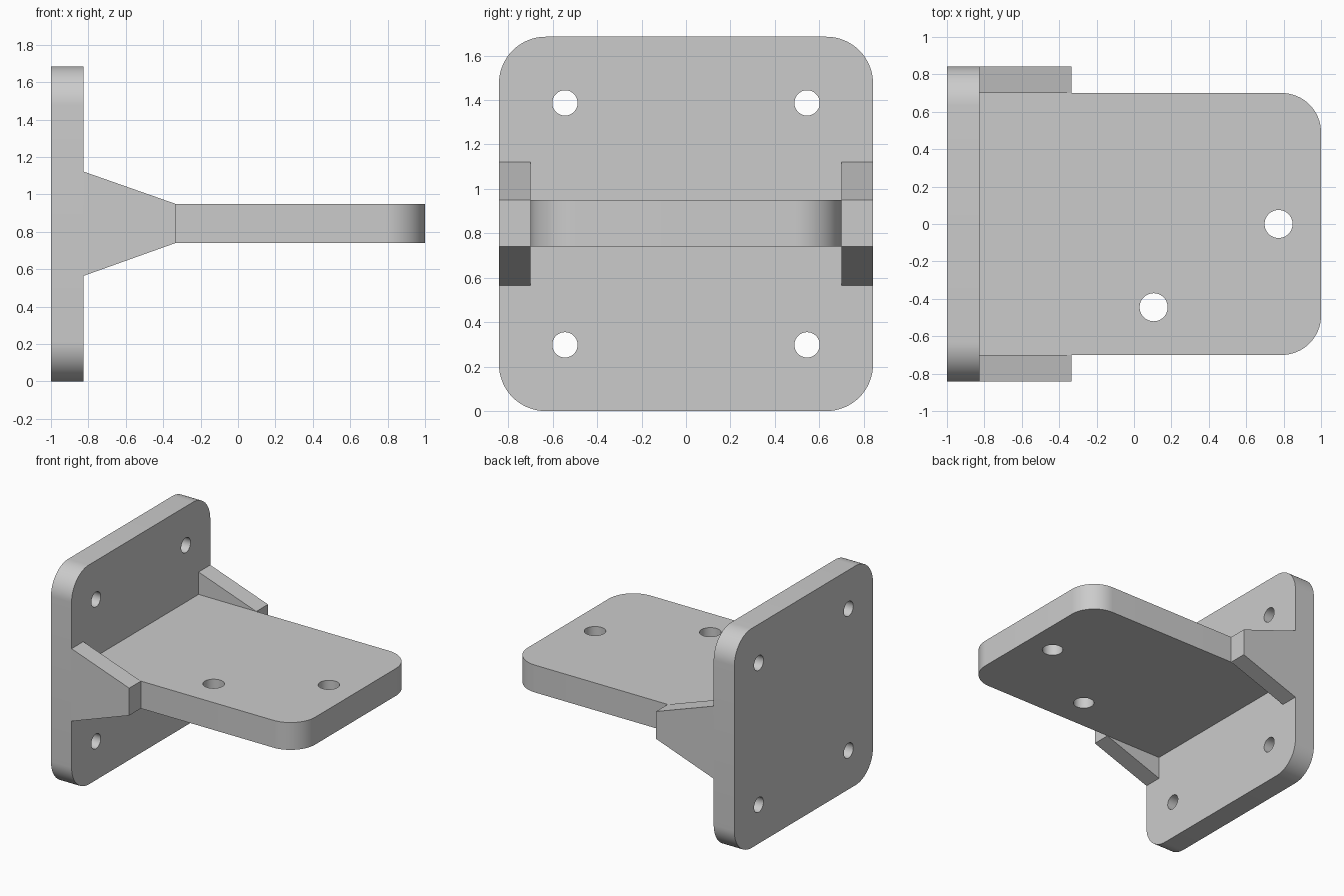
import bpy
import bmesh
from math import radians, sin, cos, pi
from mathutils import Matrix, Vector

if "Cube" in bpy.data.objects:
    bpy.data.objects.remove(bpy.data.objects["Cube"])

grey = bpy.data.materials.new("light grey")
grey.use_nodes = True
grey.diffuse_color = (0.6, 0.6, 0.6, 1)
grey.node_tree.nodes["Principled BSDF"].inputs["Base Color"].default_value = (0.6, 0.6, 0.6, 1)

# Local axes of each extrusion: profile u, profile v, thickness
ALONG_X = Matrix(((0, 0, 1), (1, 0, 0), (0, 1, 0)))
ALONG_Y = Matrix(((1, 0, 0), (0, 0, 1), (0, 1, 0)))
ALONG_Z = Matrix.Identity(3)


def prism(name, profile, start, end, axes):
    """Extrude a flat profile between two distances along an axis."""
    bm = bmesh.new()
    base = bm.faces.new([bm.verts.new(axes @ Vector((u, v, start))) for u, v in profile])
    grown = bmesh.ops.extrude_face_region(bm, geom=[base])["geom"]
    moved = [g for g in grown if isinstance(g, bmesh.types.BMVert)]
    bmesh.ops.translate(bm, verts=moved, vec=axes @ Vector((0, 0, end - start)))
    bmesh.ops.recalc_face_normals(bm, faces=bm.faces)
    mesh = bpy.data.meshes.new(name)
    bm.to_mesh(mesh)
    bm.free()
    mesh.materials.append(grey)
    obj = bpy.data.objects.new(name, mesh)
    bpy.context.collection.objects.link(obj)
    return obj


def arc(cx, cy, r, a0, a1, steps=16):
    angles = [radians(a0 + (a1 - a0) * i / steps) for i in range(steps + 1)]
    return [(cx + r * cos(a), cy + r * sin(a)) for a in angles]


def drill(obj, centres, r, start, end, axes):
    """Cut round through holes and bake the result."""
    cutters = []
    for u, v in centres:
        cutter = prism("hole_cutter", arc(u, v, r, 0, 352.5, 47), start - 0.1, end + 0.1, axes)
        cutter.hide_render = True
        mod = obj.modifiers.new("hole", 'BOOLEAN')
        mod.operation = 'DIFFERENCE'
        mod.solver = 'EXACT'
        mod.object = cutter
        cutters.append(cutter)
    graph = bpy.context.evaluated_depsgraph_get()
    baked = bpy.data.meshes.new_from_object(obj.evaluated_get(graph))
    obj.modifiers.clear()
    obj.data = baked
    for cutter in cutters:
        bpy.data.objects.remove(cutter)


FACE, HALF, TOP, R = -0.825, 0.842, 1.685, 0.21
LOW, HIGH, SHELF = 0.74, 0.95, 0.70

# Upright mounting plate with four rounded corners and four holes
w = HALF - R
outline = (arc(w, TOP - R, R, 0, 90) + arc(-w, TOP - R, R, 90, 180)
           + arc(-w, R, R, 180, 270) + arc(w, R, R, 270, 360))
plate = prism("mounting_plate", outline, -1, FACE, ALONG_X)
drill(plate, [(y, z) for y in (-0.545, 0.545) for z in (0.298, 1.387)], 0.057, -1, FACE, ALONG_X)

# Horizontal shelf with two rounded outer corners and two holes
w = SHELF - R
outline = ([(FACE, -SHELF)] + arc(1 - R, -w, R, -90, 0)
           + arc(1 - R, w, R, 0, 90) + [(FACE, SHELF)])
shelf = prism("shelf", outline, LOW, HIGH, ALONG_Z)
drill(shelf, [(0.773, 0), (0.105, -0.445)], 0.075, LOW, HIGH, ALONG_Z)

# Tapered side gussets
taper = [(FACE, 0.565), (-0.335, LOW), (-0.335, HIGH), (FACE, 1.122)]
gussets = [prism(name + "_gusset", taper, side * SHELF, side * HALF, ALONG_Y)
           for name, side in (("left", 1), ("right", -1))]
gussets[0].name, gussets[1].name = "back_gusset", "front_gusset"

# Smooth rounded corners and hole walls, keep edges sharp
bpy.ops.object.select_all(action='DESELECT')
for obj in (plate, shelf, *gussets):
    obj.select_set(True)
bpy.context.view_layer.objects.active = plate
bpy.ops.object.shade_smooth_by_angle(angle=radians(30))
